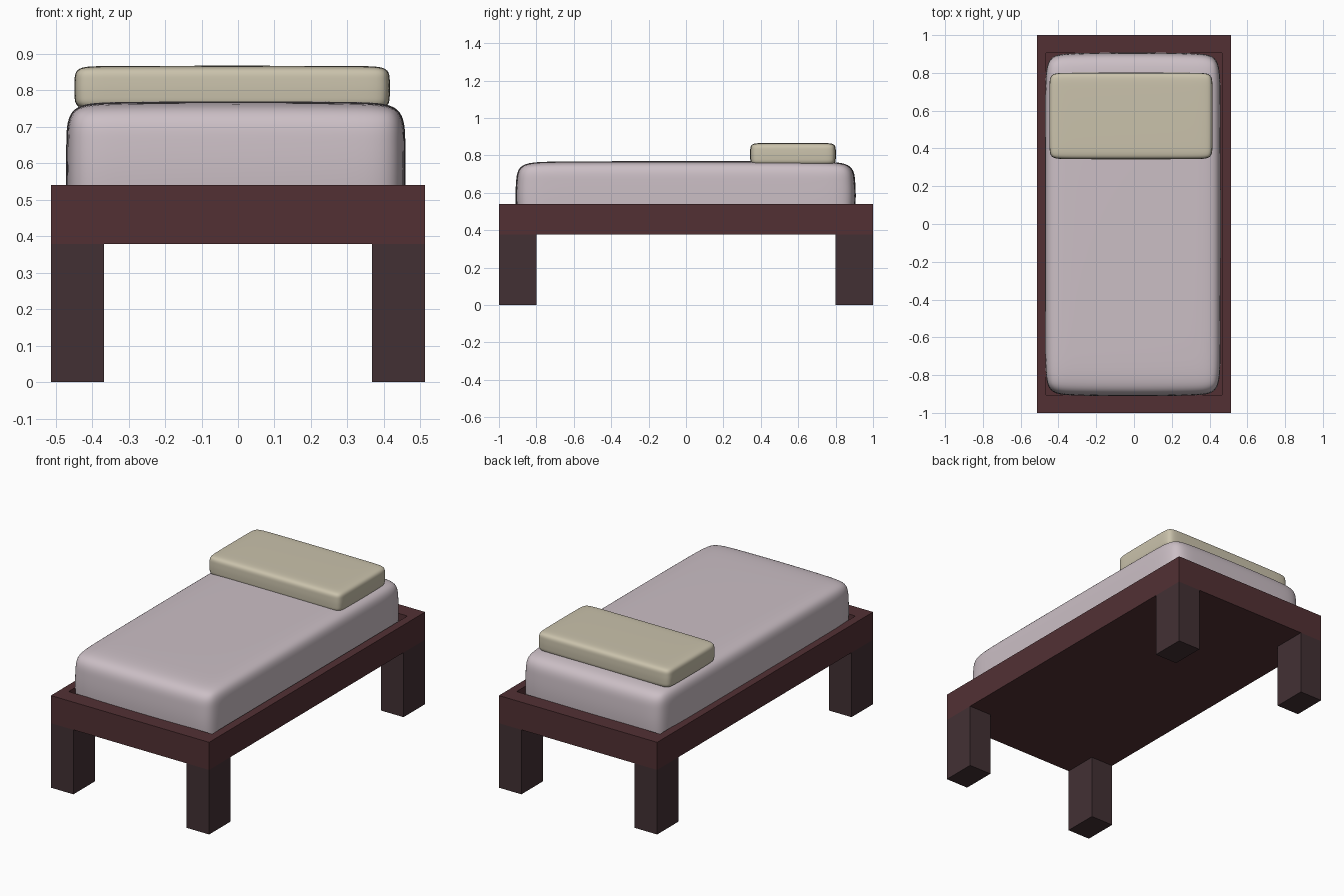
import bpy, bmesh
from mathutils import Vector

if "Cube" in bpy.data.objects:
    bpy.data.objects.remove(bpy.data.objects["Cube"])


def material(name, rgb):
    m = bpy.data.materials.new(name)
    m.diffuse_color = (*rgb, 1)
    m.use_nodes = True
    m.node_tree.nodes["Principled BSDF"].inputs["Base Color"].default_value = m.diffuse_color
    return m


def finish(name, bm, mat):
    me = bpy.data.meshes.new(name)
    bm.to_mesh(me)
    bm.free()
    ob = bpy.data.objects.new(name, me)
    bpy.context.collection.objects.link(ob)
    me.materials.append(mat)
    return ob


def box(bm, lo, hi):
    lo, hi = Vector(lo), Vector(hi)
    verts = bmesh.ops.create_cube(bm, size=1)["verts"]
    for v in verts:
        v.co = (lo + hi) / 2 + v.co * (hi - lo)
    return verts


def cushion(name, lo, hi, inset, crown, mat):
    """Soft block: a gridded cage with bulging sides, smoothed by subdivision."""
    lo, hi = Vector(lo), Vector(hi)
    c, h = (lo + hi) / 2, (hi - lo) / 2
    bm = bmesh.new()
    bmesh.ops.create_cube(bm, size=2)
    bmesh.ops.subdivide_edges(bm, edges=bm.edges[:], cuts=3, use_grid_fill=True)
    for v in bm.verts:
        u = v.co.copy()
        p = Vector()
        for a in range(3):
            others = [u[(a + 1) % 3], u[(a + 2) % 3]]
            r = h[a]
            if abs(u[a]) < 0.9:
                r = (h[a] - inset[a]) * 2
            else:
                r -= crown[a] * sum(o * o for o in others)
            p[a] = c[a] + u[a] * r
        v.co = p
    for f in bm.faces:
        f.smooth = True
    ob = finish(name, bm, mat)
    sub = ob.modifiers.new("smooth", "SUBSURF")
    sub.levels = sub.render_levels = 3
    return ob


frame_mat = material("frame wood", (0.085, 0.030, 0.034))
leg_mat = material("leg wood", (0.055, 0.030, 0.034))
sheet_mat = material("sheet", (0.60, 0.52, 0.56))
pillow_mat = material("pillow cloth", (0.59, 0.54, 0.41))

# Frame: slab with a sunken tray in its top
bm = bmesh.new()
box(bm, (-0.513, -1, 0.378), (0.513, 1, 0.54))
top = max(bm.faces, key=lambda f: f.calc_center_median().z)
inner = bmesh.ops.extrude_discrete_faces(bm, faces=[top])["faces"][0]
for v in inner.verts:
    v.co.x *= 0.465 / 0.513
    v.co.y *= 0.905
tray = bmesh.ops.extrude_discrete_faces(bm, faces=[inner])["faces"][0]
bmesh.ops.translate(bm, verts=tray.verts[:], vec=(0, 0, -0.10))
bmesh.ops.recalc_face_normals(bm, faces=bm.faces[:])
finish("bed_frame", bm, frame_mat)

# Four square legs
for sx, side in ((-1, "left"), (1, "right")):
    for sy, end in ((-1, "front"), (1, "back")):
        bm = bmesh.new()
        x, y = sorted((sx * 0.367, sx * 0.513)), sorted((sy * 0.8, sy * 1.0))
        box(bm, (x[0], y[0], 0), (x[1], y[1], 0.378))
        finish(f"{end}_{side}_leg", bm, leg_mat)

# Mattress and pillow
cushion("mattress", (-0.472, -0.914, 0.40), (0.46, 0.91, 0.77),
        (0.13, 0.20, 0.11), (0.004, 0.014, 0.006), sheet_mat)
cushion("pillow", (-0.449, 0.342, 0.744), (0.417, 0.802, 0.867),
        (0.08, 0.07, 0.04), (0.003, 0.003, 0.002), pillow_mat)
